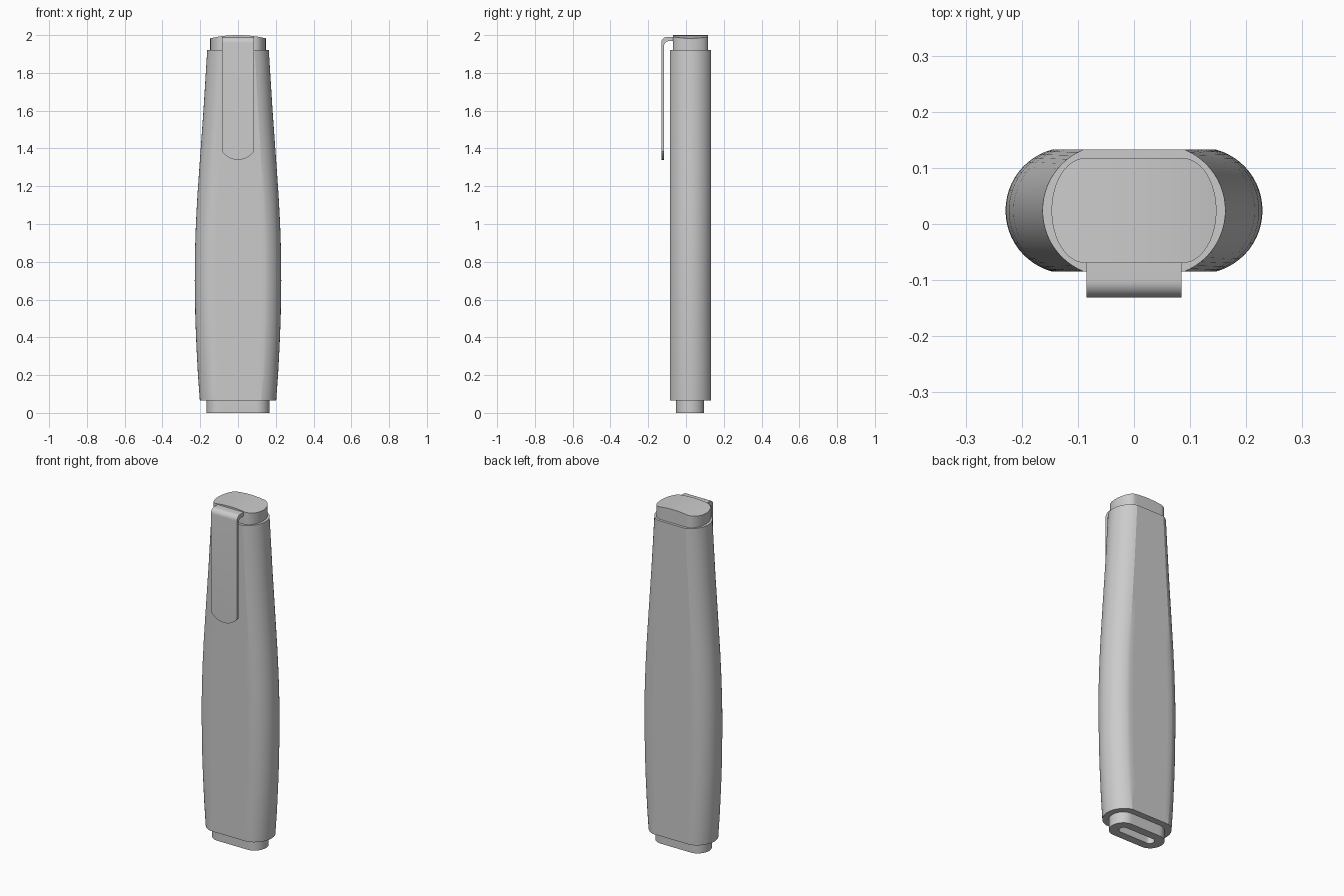
import bpy, bmesh, math

cube = bpy.data.objects.get("Cube")
if cube:
    bpy.data.objects.remove(cube, do_unlink=True)

grey = bpy.data.materials.new("plain_grey")
grey.use_nodes = True
COLOR = (0.6, 0.6, 0.6, 1)
grey.diffuse_color = COLOR
grey.node_tree.nodes["Principled BSDF"].inputs["Base Color"].default_value = COLOR


def finish(bm, name, angle):
    bmesh.ops.recalc_face_normals(bm, faces=bm.faces)
    me = bpy.data.meshes.new(name)
    bm.to_mesh(me)
    bm.free()
    me.materials.append(grey)
    ob = bpy.data.objects.new(name, me)
    bpy.context.collection.objects.link(ob)
    bpy.ops.object.select_all(action='DESELECT')
    ob.select_set(True)
    bpy.context.view_layer.objects.active = ob
    bpy.ops.object.shade_smooth_by_angle(angle=math.radians(angle))
    return ob


def columns(hx, hy, bulge, ellipse, n=12, flat=10):
    """Pairs (x, half depth) across a flat slab with rounded ends."""
    if ellipse:
        arc = [(hx - bulge + bulge * math.cos(t), hy * math.sin(t))
               for t in (math.pi / 2 * i / n for i in range(n + 1))]
    else:
        r = (bulge ** 2 + hy ** 2) / (2 * bulge)
        end = math.asin(min(1, hy / r))
        arc = [(hx - r + r * math.cos(t), r * math.sin(t))
               for t in (end * i / n for i in range(n + 1))]
    xf = arc[-1][0]
    mid = [(-xf + 2 * xf * i / flat, hy) for i in range(1, flat)]
    return [(-x, h) for x, h in arc] + mid + arc[::-1]


def loft(name, sections, cy, angle, ellipse=False, crown=0):
    """Skin (z, half width, half depth, bulge) sections; crown bows the last."""
    bm = bmesh.new()
    rings = []
    for k, (z, hx, hy, bulge) in enumerate(sections):
        cols = columns(hx, hy, bulge, ellipse)
        drop = crown if k == len(sections) - 1 else 0
        pts = [(x, cy - h) for x, h in cols]
        pts += [(x, cy + h) for x, h in cols[-2:0:-1]]
        rings.append([bm.verts.new((x, y, z - drop * (x / hx) ** 2)) for x, y in pts])
    n = len(rings[0])
    for a, b in zip(rings, rings[1:]):
        for i in range(n):
            j = (i + 1) % n
            bm.faces.new((a[i], a[j], b[j], b[i]))
    # close both ends with strips running front to back
    k = n // 2
    for ring in (rings[0], rings[-1]):
        for i in range(k):
            quad = [ring[i], ring[i + 1], ring[(n - i - 1) % n], ring[(n - i) % n]]
            bm.faces.new(list(dict.fromkeys(quad)))
    return finish(bm, name, angle)


# barrel: flat front and back, swelling in width
widths = [(0.065, 0.202), (0.2, 0.212), (0.35, 0.220), (0.5, 0.226), (0.7, 0.229),
          (0.85, 0.228), (1.0, 0.223), (1.15, 0.215), (1.35, 0.201), (1.6, 0.183), (1.92, 0.163)]
loft("barrel", [(z, w, 0.109, 0.074 + 0.15 * (w - 0.163)) for z, w in widths], 0.024, 20)

# top cap with a gently bowed upper face
loft("top_cap", [(1.90, 0.147, 0.0935, 0.06), (2.0, 0.147, 0.0935, 0.06)],
     0.024, 30, True, 0.017)

# bottom plug with a slot sunk into its underside
loft("bottom_plug", [(0.08, 0.167, 0.074, 0.07), (0, 0.167, 0.074, 0.07),
                     (0, 0.115, 0.026, 0.025), (0.06, 0.115, 0.026, 0.025)], 0.022, 30, True)

# clip: stations of (outer y, outer z, inner y, inner z, half width)
W, OUT, INN = 0.085, -0.131, -0.116
stations = []
R = 0.103
for i in range(13):
    w = max(0.001, W * math.sin(math.pi / 2 * i / 12))
    z = 1.34 + R - math.sqrt(R * R - w * w)
    stations.append((OUT, z, INN, z, w))
for i in range(9):
    t = math.pi / 2 * i / 8
    c, s = math.cos(t), math.sin(t)
    stations.append((-0.101 - 0.03 * c, 1.96 + 0.03 * s,
                     -0.091 - 0.025 * c, 1.943 + 0.025 * s, W))
stations.append((-0.06, 1.99, -0.06, 1.968, W))

bm = bmesh.new()
rings = [[bm.verts.new(p) for p in ((-w, oy, oz), (w, oy, oz), (w, iy, iz), (-w, iy, iz))]
         for oy, oz, iy, iz, w in stations]
for a, b in zip(rings, rings[1:]):
    for i in range(4):
        j = (i + 1) % 4
        bm.faces.new((a[i], a[j], b[j], b[i]))
bm.faces.new(rings[0])
bm.faces.new(rings[-1])
finish(bm, "pocket_clip", 30)
